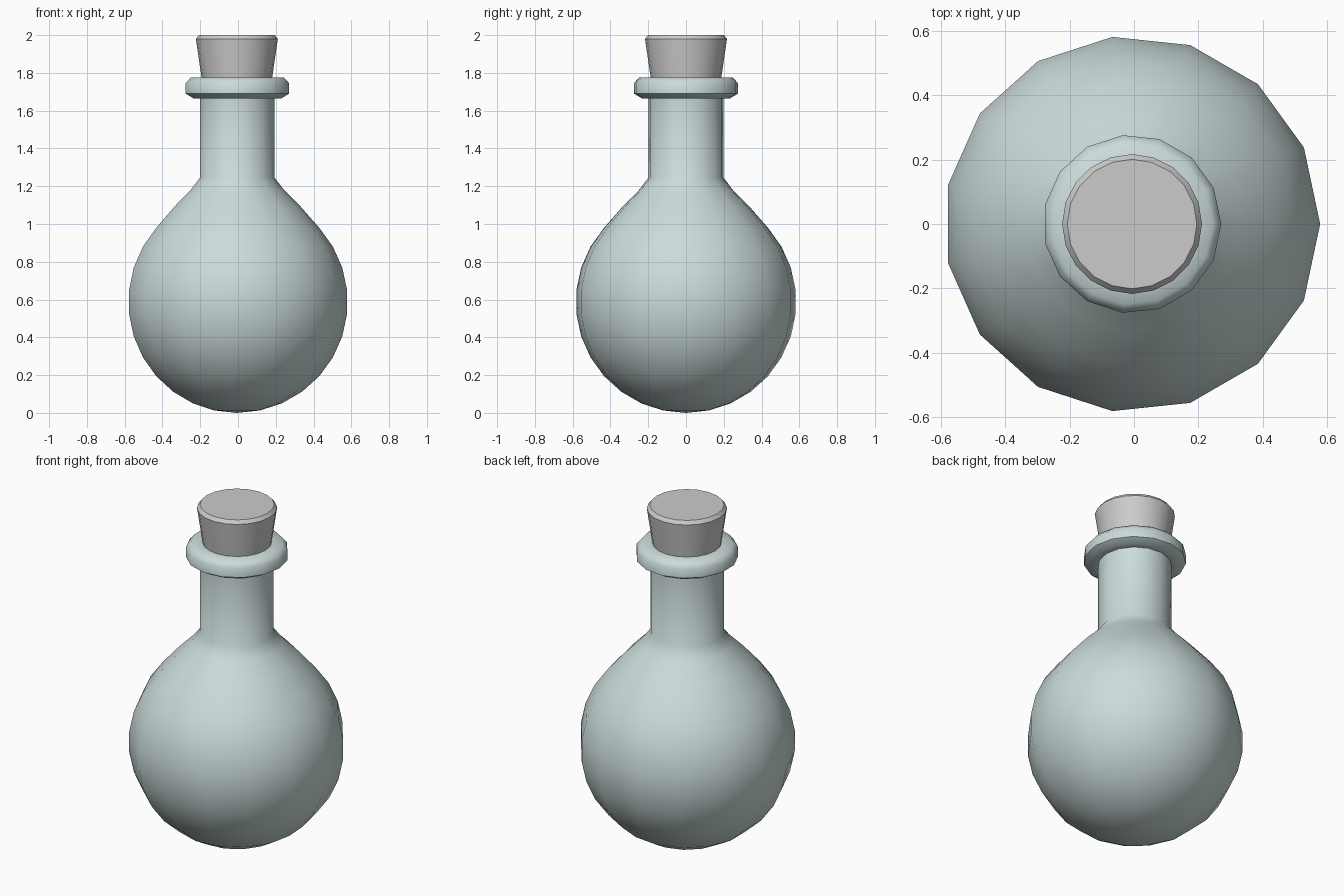
import bpy, bmesh, math

if "Cube" in bpy.data.objects:
    bpy.data.objects.remove(bpy.data.objects["Cube"])

OFFSET = -0.006  # odd-sided rings: shift so the bounds are centred


def lathe(name, profile, sides, angle, color=None):
    """Revolve (radius, z) points around z; radius 0 becomes a pole."""
    bm = bmesh.new()
    rings = []
    for r, z in profile:
        if r == 0:
            rings.append([bm.verts.new((OFFSET, 0, z))] * sides)
        else:
            rings.append([bm.verts.new((OFFSET + r * math.cos(2 * math.pi * i / sides),
                                        r * math.sin(2 * math.pi * i / sides), z))
                          for i in range(sides)])
    for a, b in zip(rings, rings[1:]):
        for i in range(sides):
            j = (i + 1) % sides
            bm.faces.new(list(dict.fromkeys((a[i], a[j], b[j], b[i]))))
    # cap any open end
    for ring in (rings[0], rings[-1]):
        if ring[0] is not ring[1]:
            bm.faces.new(ring)
    bmesh.ops.recalc_face_normals(bm, faces=bm.faces)
    mesh = bpy.data.meshes.new(name)
    bm.to_mesh(mesh)
    bm.free()
    ob = bpy.data.objects.new(name, mesh)
    bpy.context.collection.objects.link(ob)
    if color:
        mat = bpy.data.materials.new(name + "_material")
        mat.diffuse_color = color
        mat.use_nodes = True
        mat.node_tree.nodes["Principled BSDF"].inputs["Base Color"].default_value = mat.diffuse_color
        mesh.materials.append(mat)
    bpy.ops.object.select_all(action='DESELECT')
    ob.select_set(True)
    bpy.context.view_layer.objects.active = ob
    bpy.ops.object.shade_smooth_by_angle(angle=math.radians(angle))
    return ob


# Flask: round bulb, shoulder, straight neck and flared lip
R, CZ = 0.587, 0.587
bulb = [(0, 0)] + [(R * math.cos(math.radians(a)), CZ + R * math.sin(math.radians(a)))
                   for a in range(-78, 43, 12)]
neck = [(0.335, 1.095), (0.25, 1.18), (0.2, 1.245), (0.2, 1.668)]
lip = [(0.235, 1.665), (0.277, 1.69), (0.277, 1.745), (0.25, 1.775),
       (0.172, 1.775), (0.172, 1.6)]
lathe("flask", bulb + neck + lip, 15, 50, (0.60, 0.71, 0.71, 1))

# Cork: tapered stopper with a bevelled top edge
lathe("cork", [(0.163, 1.61), (0.187, 1.775), (0.217, 1.98), (0.201, 2.0)], 20, 30)
